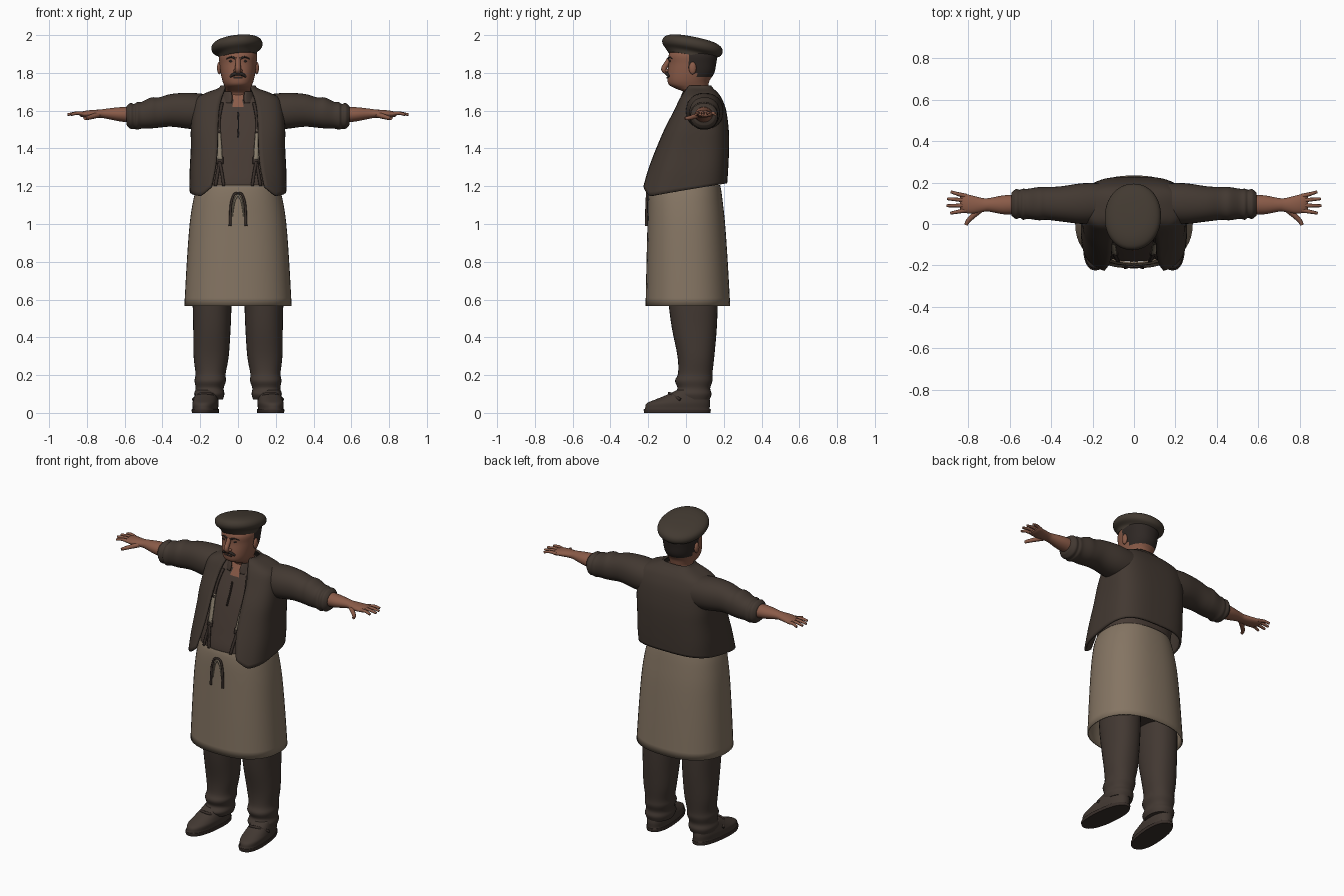
import bpy, bmesh, math
from mathutils import Vector
from mathutils.bvhtree import BVHTree

if "Cube" in bpy.data.objects:
    bpy.data.objects.remove(bpy.data.objects["Cube"])


def paint(name, *rgb):
    mat = bpy.data.materials.new(name)
    mat.use_nodes = True
    mat.diffuse_color = (*rgb, 1)
    shader = mat.node_tree.nodes["Principled BSDF"]
    shader.inputs["Base Color"].default_value = (*rgb, 1)
    shader.inputs["Roughness"].default_value = 0.9
    return mat


jacket_brown = paint("jacket brown", .055, .040, .031)
shirt_brown = paint("shirt brown", .062, .043, .034)
trouser_brown = paint("trouser brown", .055, .040, .032)
cap_brown = paint("cap brown", .055, .042, .031)
apron_tan = paint("apron tan", .235, .178, .125)
skin = paint("skin", .255, .105, .065)
hair_dark = paint("dark hair", .028, .021, .018)
leather = paint("dark leather", .040, .028, .023)
strap_beige = paint("strap beige", .24, .20, .145)
made = []


def dense(rows, steps=4):
    """Smooth spline through the given rows of numbers."""
    out = []
    for i in range(len(rows) - 1):
        quad = [rows[max(i - 1, 0)], rows[i], rows[i + 1], rows[min(i + 2, len(rows) - 1)]]
        for s in range(steps):
            t = s / steps
            out.append([b + t / 2 * (c - a + t * (2 * a - 5 * b + 4 * c - d + t * (3 * (b - c) + d - a)))
                        for a, b, c, d in zip(*quad)])
    return out + [list(rows[-1])]


def register(name, mesh, *mats):
    obj = bpy.data.objects.new(name, mesh)
    bpy.context.collection.objects.link(obj)
    for mat in mats:
        mesh.materials.append(mat)
    made.append(obj)
    return obj


def finish(name, bm, *mats, shell=0):
    bmesh.ops.recalc_face_normals(bm, faces=bm.faces)
    mesh = bpy.data.meshes.new(name)
    bm.to_mesh(mesh)
    bm.free()
    obj = register(name, mesh, *mats)
    if shell:
        mod = obj.modifiers.new("thickness", "SOLIDIFY")
        mod.thickness, mod.offset = shell, 0
    return obj


def skin_rings(bm, rings, closed=True):
    for low, high in zip(rings, rings[1:]):
        count = len(low)
        for k in range(count if closed else count - 1):
            j = (k + 1) % count
            bm.faces.new((low[k], low[j], high[j], high[k]))


def shape(name, mats, rows, axis="z", side=1, e=1, n=32, shell=0, warp=None):
    """Loft of oval rows: position, centre, radius, front y, back y, optional front gap."""
    power = lambda v: math.copysign(abs(v) ** e, v)
    rows, rings, bm = dense(rows), [], bmesh.new()
    is_open = len(rows[0]) > 5
    for i, (pos, mid, rad, front, back, *gap) in enumerate(rows):
        start = math.asin(min(1, gap[0] / rad) ** (1 / e)) if gap else 0
        ring = []
        for k in range(n + is_open):
            a = start + (math.tau - 2 * start) * k / n
            u = mid + rad * power(math.sin(a))
            y = (front + back) / 2 - (back - front) / 2 * power(math.cos(a))
            p = Vector((side * u, y, pos) if axis == "z" else (side * pos, y, u))
            if warp:
                warp(p, i / (len(rows) - 1))
            ring.append(bm.verts.new(p))
        rings.append(ring)
    skin_rings(bm, rings, not is_open)
    if not shell:
        bm.faces.new(rings[0])
        bm.faces.new(rings[-1])
    return finish(name, bm, *mats, shell=shell)


def tube(name, mat, points, radius, tip=0.5):
    curve = bpy.data.curves.new(name, "CURVE")
    curve.dimensions, curve.bevel_depth = "3D", radius
    curve.bevel_resolution, curve.use_fill_caps = 2, True
    path = dense(points)
    spline = curve.splines.new("POLY")
    spline.points.add(len(path) - 1)
    for i, (point, co) in enumerate(zip(spline.points, path)):
        point.co = (*co, 1)
        point.radius = 1 + (tip - 1) * i / (len(path) - 1)
    temp = bpy.data.objects.new(name + " path", curve)
    mesh = bpy.data.meshes.new_from_object(temp)
    bpy.data.objects.remove(temp)
    mesh.materials.clear()
    return register(name, mesh, mat)


def ball(name, mat, place, size):
    bm = bmesh.new()
    bmesh.ops.create_uvsphere(bm, u_segments=16, v_segments=10, radius=1)
    bmesh.ops.scale(bm, vec=size, verts=bm.verts)
    bmesh.ops.translate(bm, vec=place, verts=bm.verts)
    return finish(name, bm, mat)


def front_of(obj):
    """Function giving a point lying on the front of an object."""
    tree = BVHTree.FromPolygons([v.co for v in obj.data.vertices], [p.vertices for p in obj.data.polygons])

    def touch(x, z, lift=0.006):
        hit = tree.ray_cast(Vector((x, -1, z)), Vector((0, 1, 0)))[0]
        return Vector((x, (hit.y if hit else 0) - lift, z))
    return touch


def band(name, mat, touch, points, width):
    bm = bmesh.new()
    rows = [[bm.verts.new(touch(x + d, z)) for d in (-width / 2, width / 2)] for x, z in dense(points)]
    skin_rings(bm, rows, closed=False)
    return finish(name, bm, mat, shell=0.008)


def recolour(obj, rule):
    for p in obj.data.polygons:
        p.material_index = int(rule(p.center))


# Head and neck, with hair behind the ears
head = shape("head", (skin, hair_dark), [
    (1.6, 0, .07, 0, .12), (1.69, 0, .066, -.005, .115), (1.715, 0, .066, -.05, .115),
    (1.735, 0, .074, -.088, .118), (1.76, 0, .083, -.098, .125), (1.8, 0, .092, -.098, .15),
    (1.85, 0, .098, -.092, .16), (1.9, 0, .1, -.09, .165), (1.95, 0, .07, -.05, .14)], e=.9, n=48)
recolour(head, lambda c: c.z > 1.775 and c.y > (.055 if c.z < 1.83 else .02))
face = front_of(head)
tube("nose", skin, [(0, -.085, 1.875), (0, -.104, 1.845), (0, -.117, 1.82), (0, -.1, 1.805)], .014, 1.1)
tube("mouth", leather, [face(x, 1.774, 0) for x in (-.024, 0, .024)], .005, 1)
for s, word in ((1, "left"), (-1, "right")):
    ball(f"{word}_eye", hair_dark, face(s * .036, 1.862, -.002), (.013, .005, .006))
    ball(f"{word}_ear", skin, (s * .099, .035, 1.825), (.012, .02, .033))
    ball(f"{word}_nostril", skin, (s * .014, -.1, 1.812), (.01, .012, .009))
    tube(f"{word}_eyebrow", hair_dark, [face(s * x, z, 0) for x, z in ((.014, 1.876), (.035, 1.884), (.06, 1.874))], .006)
    tube(f"{word}_moustache", hair_dark, [face(s * x, z, .002) for x, z in ((0, 1.797), (.022, 1.793), (.042, 1.78))], .012)

# Soft flat cap, tilted back and to one side
cap = shape("cap", (cap_brown,), [
    (-.055, 0, .1, -.12, .125), (-.035, 0, .105, -.14, .13), (-.015, 0, .13, -.16, .155),
    (.008, 0, .136, -.165, .16), (.03, 0, .122, -.15, .145), (.045, 0, .08, -.1, .1),
    (.05, 0, .01, -.01, .01)], e=.95, n=40)
cap.location = (-.005, .036, 1.937)
cap.rotation_euler = (-.2, -.12, 0)

# Shirt with an open neck
shirt = shape("shirt", (shirt_brown, skin), [
    (1.1, 0, .2, -.17, .16), (1.2, 0, .205, -.18, .17), (1.3, 0, .21, -.155, .18),
    (1.4, 0, .21, -.125, .185), (1.5, 0, .21, -.09, .185), (1.6, 0, .19, -.045, .17),
    (1.66, 0, .12, -.015, .14), (1.69, 0, .075, 0, .125)], e=.75, n=64)
recolour(shirt, lambda c: c.y < .05 and abs(c.x) < (c.z - 1.58) * .4)
chest = front_of(shirt)
shape("shirt_collar", (shirt_brown,), [(1.64, 0, .1, -.035, .14, .035), (1.67, 0, .086, -.03, .13, .03),
                                       (1.7, 0, .077, -.02, .124, .036)], shell=.009)
band("shirt_placket", leather, chest, [(0, 1.46), (.003, 1.53), (0, 1.59)], .007)

# Trousers and shoes
shape("trouser_seat", (trouser_brown,), [(.64, 0, .16, -.09, .15), (.72, 0, .215, -.13, .17),
                                         (.9, 0, .215, -.14, .165), (1.1, 0, .2, -.15, .16)])
for s, word in ((1, "left"), (-1, "right")):
    shape(f"{word}_trouser_leg", (trouser_brown,), [
        (.07, .152, .072, -.045, .125), (.1, .152, .08, -.065, .135), (.13, .15, .074, -.045, .128),
        (.17, .147, .083, -.058, .14), (.21, .145, .08, -.042, .14), (.3, .142, .093, -.045, .15),
        (.45, .138, .099, -.075, .163), (.6, .136, .103, -.095, .168), (.75, .125, .1, -.11, .165)],
        side=s, e=.9)
    shoe = shape(f"{word}_shoe", (leather, trouser_brown), [
        (0, 0, .068, -.222, .13), (.018, 0, .07, -.225, .132), (.022, 0, .064, -.218, .126),
        (.05, 0, .067, -.21, .128), (.07, 0, .064, -.165, .126), (.09, 0, .06, -.115, .122),
        (.12, 0, .055, -.05, .118)], e=.85)
    recolour(shoe, lambda c: c.z > .022)
    shoe.location.x, shoe.rotation_euler.z = s * .168, s * .1
    tube(f"{word}_shoe_lace", leather, [(s * x, y, z) for x, y, z in (
        (.12, -.03, .07), (.145, -.085, .1), (.2, -.08, .1), (.238, -.03, .07))], .008, 1)

# Wrap-around apron and its tie
apron = shape("apron", (apron_tan,), [
    (.565, 0, .28, -.21, .23), (.8, 0, .267, -.205, .217), (1, 0, .252, -.2, .203),
    (1.12, 0, .234, -.197, .19), (1.18, 0, .218, -.192, .182), (1.205, 0, .208, -.186, .177)],
    e=.85, n=48, shell=.008)
lap = front_of(apron)
for s, word in ((1, "left"), (-1, "right")):
    tube(f"{word}_tie_loop", leather, [lap(x, z, .012) for x, z in (
        (0, 1.165), (s * .022, 1.155), (s * .036, 1.11), (s * .04, 1.06), (s * .042, .99))], .006, 1.2)
    tube(f"{word}_tie_end", strap_beige, [lap(x, z, .009) for x, z in (
        (0, 1.155), (s * .018, 1.125), (s * .028, 1.07), (s * .03, 1.04))], .006)

    # Braces
    band(f"{word}_brace_top", leather, chest, [(s * .09, 1.64), (s * .105, 1.56), (s * .106, 1.48)], .026)
    band(f"{word}_brace", strap_beige, chest, [(s * .106, 1.5), (s * .1, 1.42), (s * .096, 1.34)], .026)
    band(f"{word}_brace_buckle", leather, chest, [(s * .096, 1.355), (s * .096, 1.32)], .036)
    for end in (.075, .12):
        band(f"{word}_brace_tab", leather, chest, [(s * .096, 1.33), (s * (.096 + end) / 2, 1.27), (s * end, 1.2)], .015)


# Open jacket with a hem that dips to points at the front
def hem(p, t):
    fade = max(0, 1 - 2 * t) ** 2
    p.z += fade * .17 * p.y
    if p.y < 0:
        p.z += fade * max(0, .2 - abs(p.x)) * .9


shape("jacket", (jacket_brown,), [
    (1.18, 0, .25, -.232, .212, .14), (1.28, 0, .25, -.195, .218, .118), (1.4, 0, .244, -.15, .222, .108),
    (1.5, 0, .244, -.11, .22, .106), (1.6, 0, .236, -.06, .207, .1), (1.66, 0, .218, -.03, .185, .088),
    (1.69, 0, .165, -.012, .165, .078), (1.712, 0, .105, 0, .142, .07), (1.73, 0, .086, .008, .128, .065)],
    e=.62, n=56, shell=.012, warp=hem)

for s, word in ((1, "left"), (-1, "right")):
    # Sleeves with rolled cuffs
    shape(f"{word}_sleeve", (jacket_brown,), [
        (.12, 1.59, .09, .01, .195), (.24, 1.598, .096, 0, .197), (.35, 1.602, .087, .012, .182),
        (.42, 1.59, .08, .02, .178), (.46, 1.588, .082, .018, .178), (.51, 1.576, .071, .025, .17),
        (.535, 1.572, .073, .02, .17), (.55, 1.57, .066, .03, .165), (.57, 1.572, .068, .024, .168),
        (.59, 1.574, .05, .04, .152)], axis="x", side=s, e=.92)
    # Forearms, palms and spread fingers
    shape(f"{word}_forearm_and_palm", (skin,), [
        (.56, 1.578, .043, .048, .142), (.63, 1.581, .037, .047, .138), (.7, 1.584, .026, .06, .125),
        (.73, 1.584, .022, .058, .125), (.78, 1.583, .02, .05, .137), (.82, 1.581, .016, .055, .146),
        (.838, 1.58, .009, .065, .14)], axis="x", side=s, n=24)
    fingers = {"index": (.066, .052, .885), "middle": (.09, .088, .903),
               "ring": (.113, .122, .9), "little": (.135, .155, .882)}
    for finger, (root, tip, reach) in fingers.items():
        tube(f"{word}_{finger}_finger", skin, [
            (s * .81, root, 1.582), (s * .85, (root + tip) / 2, 1.587), (s * reach, tip, 1.579)], .0115, .6)
    tube(f"{word}_thumb", skin, [(s * .74, .07, 1.578), (s * .775, .04, 1.568),
                                 (s * .8, .015, 1.561), (s * .81, -.005, 1.559)], .0155, .55)

# Smooth shading with crisp edges
bpy.ops.object.select_all(action="DESELECT")
for obj in made:
    obj.select_set(True)
bpy.context.view_layer.objects.active = made[0]
bpy.ops.object.shade_smooth_by_angle(angle=math.radians(50))
